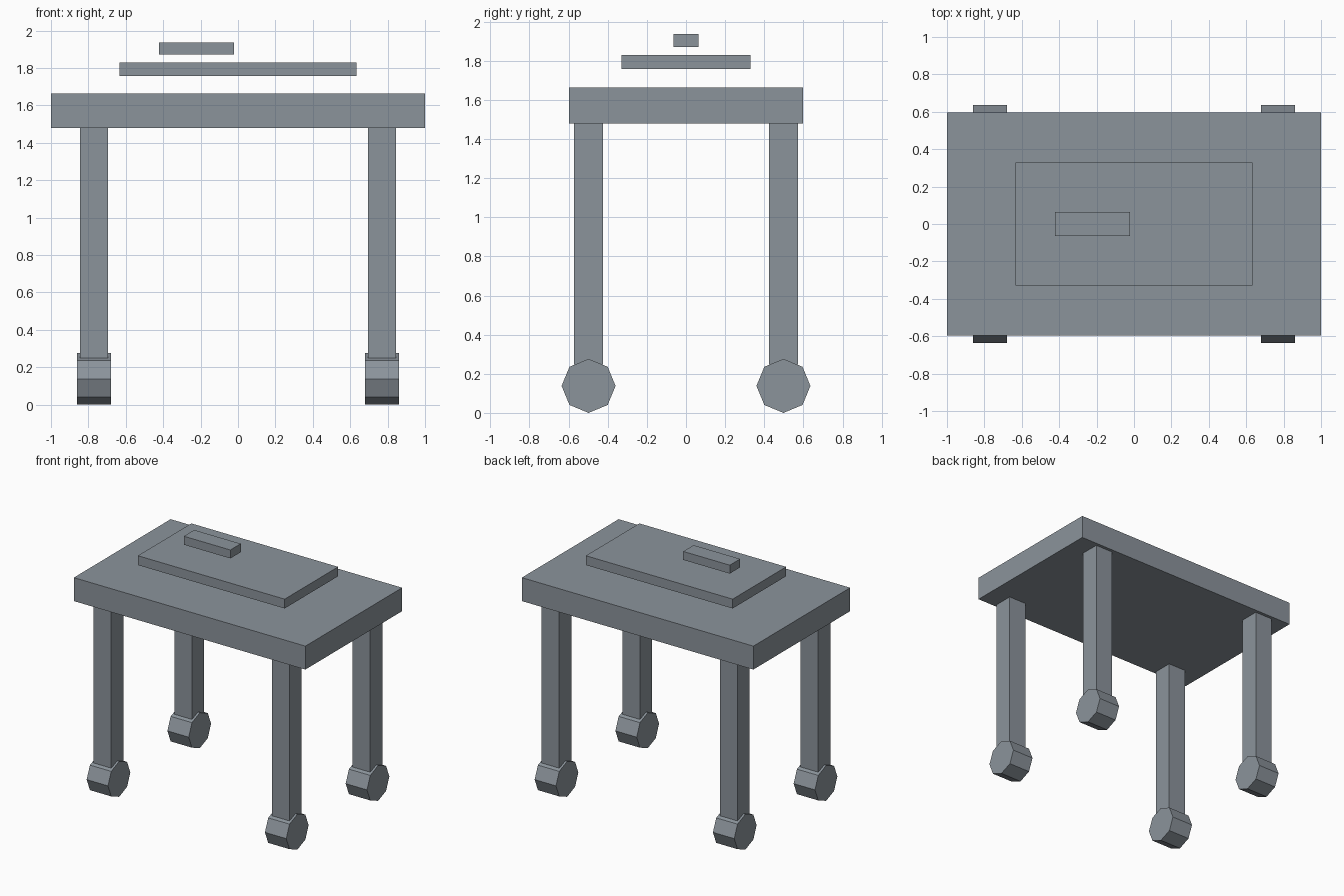
import bpy
import math

if "Cube" in bpy.data.objects:
    bpy.data.objects.remove(bpy.data.objects["Cube"])

grey = bpy.data.materials.new("slate_grey")
grey.diffuse_color = (0.26, 0.295, 0.33, 1)
grey.use_nodes = True
grey.node_tree.nodes["Principled BSDF"].inputs["Base Color"].default_value = grey.diffuse_color


def box(name, x, y, z):
    """Box spanning the given (min, max) ranges."""
    centre = [(a + b) / 2 for a, b in (x, y, z)]
    bpy.ops.mesh.primitive_cube_add(size=1, location=centre)
    ob = bpy.context.object
    ob.name = name
    ob.scale = [b - a for a, b in (x, y, z)]
    bpy.ops.object.transform_apply(location=False, rotation=False, scale=True)
    ob.data.materials.append(grey)


def wheel(name, x, y, radius, width):
    """Eight-sided wheel with its axle along x and a corner on the ground."""
    bpy.ops.mesh.primitive_cylinder_add(vertices=8, radius=radius, depth=width,
                                        location=(x, y, radius),
                                        rotation=(0, math.pi / 2, 0))
    ob = bpy.context.object
    ob.name = name
    ob.data.materials.append(grey)


# Table top and the two panels hovering above it
box("table_top", (-1, 1), (-0.597, 0.597), (1.48, 1.663))
box("panel", (-0.634, 0.634), (-0.33, 0.33), (1.757, 1.83))
box("small_bar", (-0.423, -0.021), (-0.064, 0.064), (1.871, 1.937))

# Four legs, each on a wheel
LEG_X, LEG_Y, HALF = 0.77, 0.498, 0.075
for side, sx in (("left", -1), ("right", 1)):
    for end, sy in (("front", -1), ("back", 1)):
        x, y = sx * LEG_X, sy * LEG_Y
        box(f"{end}_{side}_leg", (x - HALF, x + HALF), (y - HALF, y + HALF), (0.248, 1.48))
        wheel(f"{end}_{side}_wheel", x, y, 0.138, 0.184)
